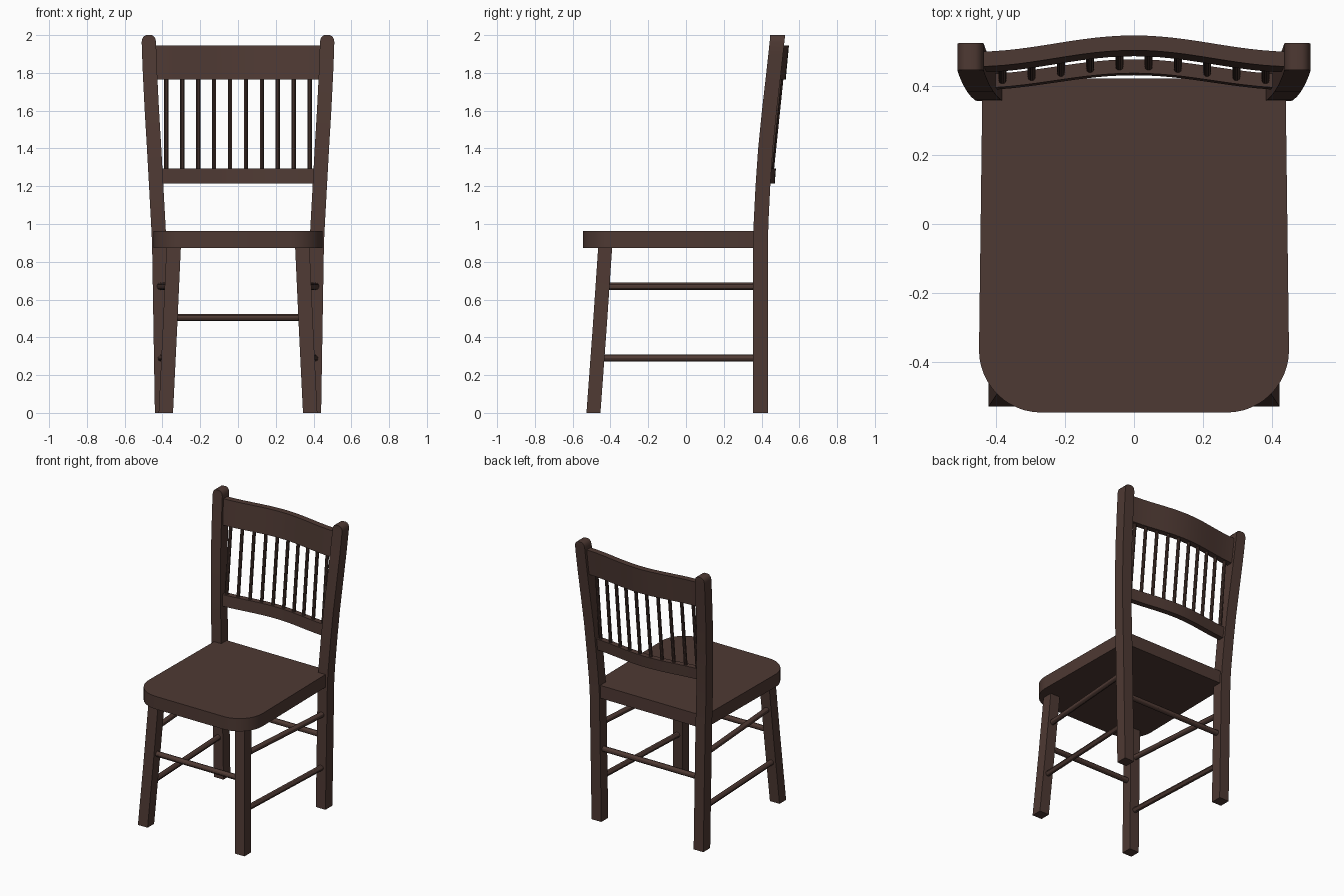
import bpy, bmesh, math
from mathutils import Vector

cube = bpy.data.objects.get("Cube")
if cube:
    bpy.data.objects.remove(cube, do_unlink=True)

wood = bpy.data.materials.new("dark_brown_wood")
wood.use_nodes = True
colour = (0.076, 0.041, 0.033, 1)
wood.diffuse_color = colour
bsdf = next(n for n in wood.node_tree.nodes if n.type == 'BSDF_PRINCIPLED')
bsdf.inputs["Base Color"].default_value = colour
bsdf.inputs["Roughness"].default_value = 0.6


def loft(name, rings):
    """Skin a list of equal-sized point rings and cap both ends."""
    bm = bmesh.new()
    loops = [[bm.verts.new(p) for p in ring] for ring in rings]
    n = len(loops[0])
    for a, b in zip(loops, loops[1:]):
        for i in range(n):
            j = (i + 1) % n
            bm.faces.new((a[i], a[j], b[j], b[i]))
    bm.faces.new(loops[0])
    bm.faces.new(loops[-1])
    bmesh.ops.recalc_face_normals(bm, faces=bm.faces)
    mesh = bpy.data.meshes.new(name)
    bm.to_mesh(mesh)
    bm.free()
    mesh.materials.append(wood)
    obj = bpy.data.objects.new(name, mesh)
    bpy.context.collection.objects.link(obj)
    bpy.ops.object.select_all(action='DESELECT')
    obj.select_set(True)
    bpy.context.view_layer.objects.active = obj
    bpy.ops.object.shade_smooth_by_angle(angle=math.radians(30))
    return obj


def rect(x, y, z, hx, hy):
    return [(x + sx * hx, y + sy * hy, z)
            for sx, sy in ((-1, -1), (1, -1), (1, 1), (-1, 1))]


def rod(name, start, end, radius, sides=12):
    start, end = Vector(start), Vector(end)
    turn = (end - start).to_track_quat('Z', 'Y')
    circle = [turn @ Vector((radius * math.cos(a), radius * math.sin(a), 0))
              for a in (math.tau * i / sides for i in range(sides))]
    return loft(name, [[p + c for c in circle] for p in (start, end)])


def lerp_path(path, z):
    for a, b in zip(path, path[1:]):
        if z <= b[2]:
            t = (z - a[2]) / (b[2] - a[2])
            return [a[i] + t * (b[i] - a[i]) for i in range(2)]
    return path[-1][:2]


# Centre lines of the left-hand legs
post_path = [(0.402, 0.395, 0), (0.417, 0.395, 0.9), (0.422, 0.397, 1.0),
             (0.433, 0.407, 1.2), (0.444, 0.421, 1.4), (0.456, 0.441, 1.6),
             (0.466, 0.464, 1.8), (0.47, 0.475, 1.9), (0.472, 0.482, 1.965)]
leg_path = [(0.382, -0.49, 0), (0.36, -0.457, 0.45), (0.34, -0.427, 0.89)]

for side, word in ((1, "left"), (-1, "right")):
    # Back posts with rounded tops
    rings = [rect(side * x, y, z, 0.038, 0.039) for x, y, z in post_path]
    for z, half in ((1.983, 0.034), (1.995, 0.025), (2.0, 0.014)):
        rings.append(rect(side * 0.472, 0.484, z, half, 0.039))
    loft(word + "_back_post", rings)
    # Splayed front legs
    loft(word + "_front_leg",
         [rect(side * x, y, z, 0.038, 0.037) for x, y, z in leg_path])
    # Side stretchers
    for z, level in ((0.29, "lower"), (0.67, "upper")):
        fx, fy = lerp_path(leg_path, z)
        bx, by = lerp_path(post_path, z)
        rod(f"{word}_{level}_stretcher", (side * fx, fy, z), (side * bx, by, z), 0.019)

# Cross stretchers
for name, path in (("front_stretcher", leg_path), ("back_stretcher", post_path)):
    x, y = lerp_path(path, 0.505)
    rod(name, (-x, y, 0.505), (x, y, 0.505), 0.019)

# Seat slab with rounded front corners
outline = [(0.438, 0.42)]
for i in range(13):
    a = math.pi / 2 * i / 12
    outline.append((0.268 + 0.18 * math.cos(a), -0.365 - 0.18 * math.sin(a)))
outline += [(-x, y) for x, y in reversed(outline)]
loft("seat", [[(x, y, z) for x, y in outline] for z in (0.872, 0.963)])


def bow(x):
    """Backward bow of the rails, flattening towards the posts."""
    return 0.5 * (1 + math.cos(math.pi * min(abs(x) / 0.46, 1)))


def rail(name, half_width, z0, z1, y0, y1, depth, bulge):
    rings = []
    for i in range(25):
        x = half_width * (i / 12 - 1)
        b = bulge * bow(x)
        rings.append([(x, y0 + b, z0), (x, y0 + b + depth, z0),
                      (x, y1 + b + depth, z1), (x, y1 + b, z1)])
    return loft(name, rings)


# Curved back rails
rail("top_rail", 0.45, 1.765, 1.945, 0.438, 0.455, 0.043, 0.047)
rail("lower_rail", 0.42, 1.215, 1.295, 0.387, 0.393, 0.04, 0.043)

# Spindles
for i in range(10):
    x = (i - 4.5) * 0.0845
    rod(f"spindle_{i + 1}", (x, 0.412 + 0.043 * bow(x), 1.28),
        (x, 0.46 + 0.047 * bow(x), 1.78), 0.0115, 10)
